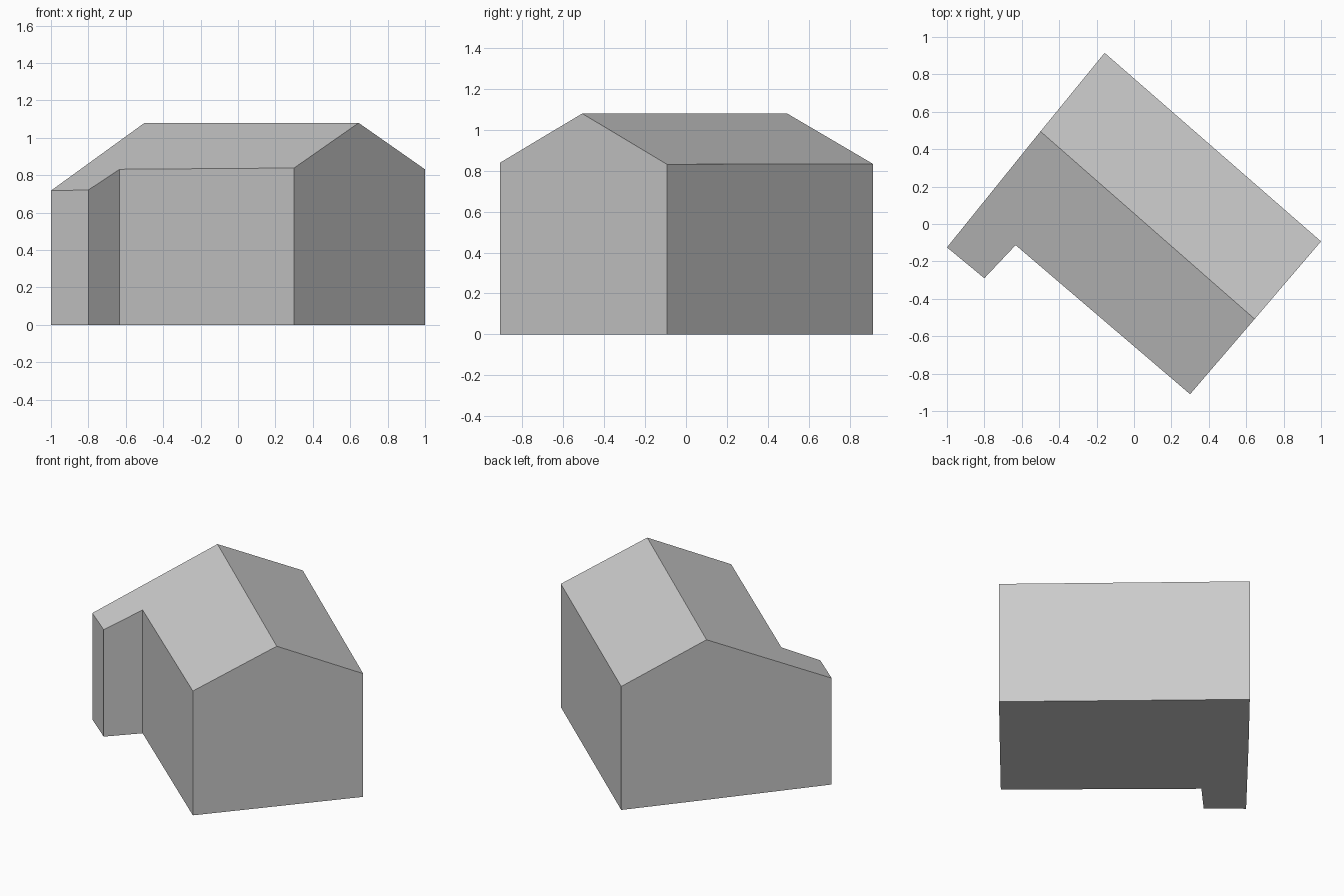
import bpy
import bmesh
from mathutils import Vector

cube = bpy.data.objects.get("Cube")
if cube:
    bpy.data.objects.remove(cube, do_unlink=True)

RIDGE_HEIGHT = 1.08
ROOF_SLOPE = 0.455
ridge_back = Vector((-0.5, 0.495))
ridge_front = Vector((0.645, -0.508))
along = (ridge_front - ridge_back).normalized()
across = Vector((-along.y, along.x))


def roof_point(p):
    """Lift a plan point to the gabled roof, falling away from the ridge."""
    fall = abs((p - ridge_back).dot(across)) * ROOF_SLOPE
    return Vector((p.x, p.y, RIDGE_HEIGHT - fall))


# Plan corners, counter-clockwise, with a small wing on the left side of the plan
front_side = [Vector(p) for p in ((-1, -0.125), (-0.8, -0.29), (-0.633, -0.113), (0.3, -0.91))]
back_side = [Vector(p) for p in ((1, -0.093), (-0.157, 0.915))]
outline = front_side + [ridge_front] + back_side + [ridge_back]

bm = bmesh.new()
base = [bm.verts.new((p.x, p.y, 0)) for p in outline]
top = [bm.verts.new(roof_point(p)) for p in outline]
count = len(outline)
ridge_a, ridge_b = len(front_side), count - 1

# Long and wing walls, then the two gable walls as single faces
for i in range(count):
    j = (i + 1) % count
    if not {i, j} & {ridge_a, ridge_b}:
        bm.faces.new((base[i], base[j], top[j], top[i]))
for r in (ridge_a, ridge_b):
    i, j = r - 1, (r + 1) % count
    bm.faces.new((base[i], base[r], base[j], top[j], top[r], top[i]))

# Two roof slopes and the floor
bm.faces.new(top[:ridge_a + 1] + [top[ridge_b]])
bm.faces.new(top[ridge_a:])
bm.faces.new(base[::-1])
bmesh.ops.recalc_face_normals(bm, faces=bm.faces)

mesh = bpy.data.meshes.new("house")
bm.to_mesh(mesh)
bm.free()
house = bpy.data.objects.new("house", mesh)
bpy.context.collection.objects.link(house)

# Plain grey finish
grey = bpy.data.materials.new("light grey")
grey.use_nodes = True
colour = (0.6, 0.6, 0.6, 1)
grey.diffuse_color = colour
grey.node_tree.nodes["Principled BSDF"].inputs["Base Color"].default_value = colour
mesh.materials.append(grey)
